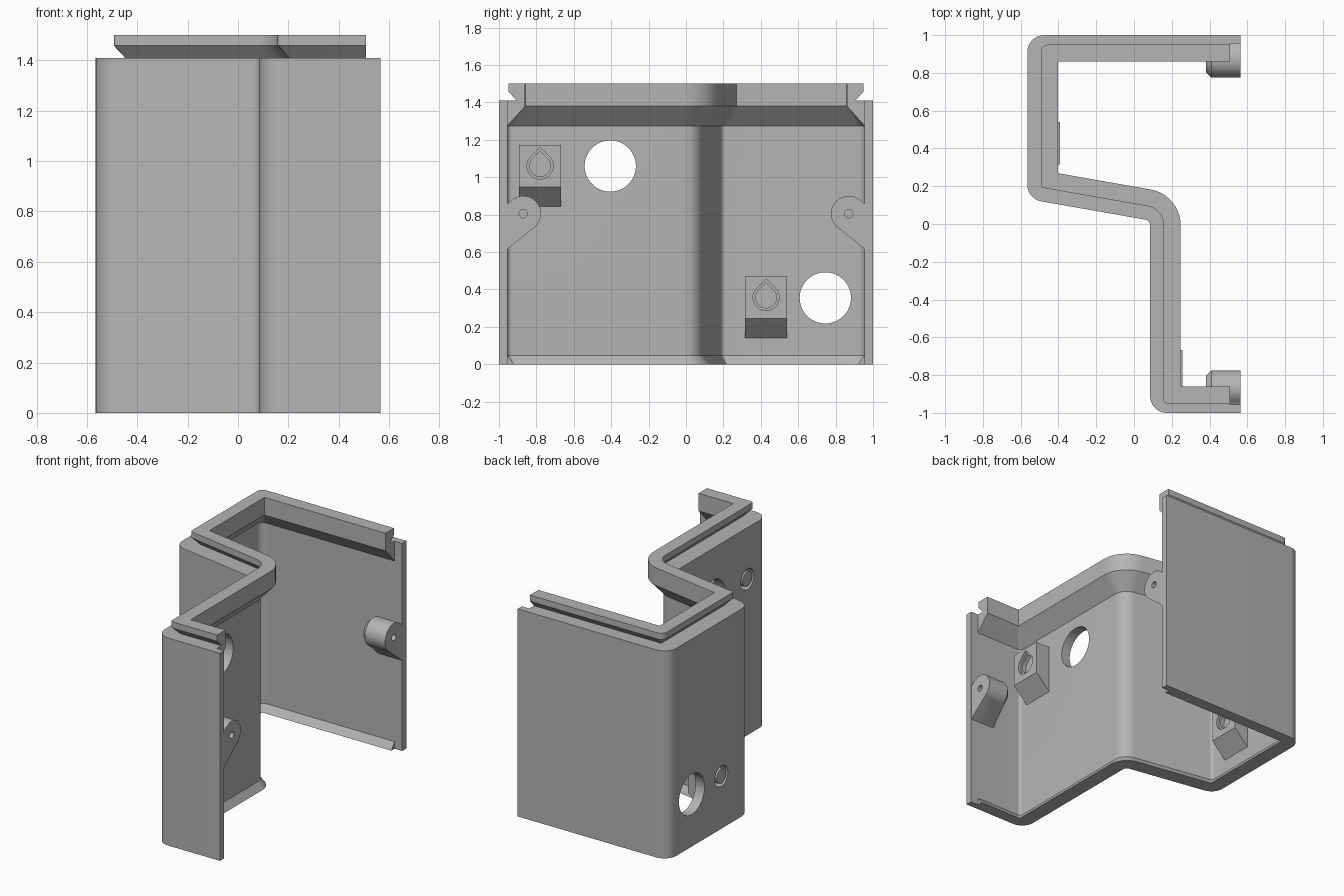
import bpy, bmesh, math
from mathutils import Vector

if "Cube" in bpy.data.objects:
    bpy.data.objects.remove(bpy.data.objects["Cube"])

grey = bpy.data.materials.new("plain grey")
grey.diffuse_color = (0.46, 0.46, 0.46, 1)
grey.use_nodes = True
grey.node_tree.nodes["Principled BSDF"].inputs["Base Color"].default_value = grey.diffuse_color


def finish(name, bm):
    bmesh.ops.remove_doubles(bm, verts=bm.verts[:], dist=1e-5)
    bmesh.ops.recalc_face_normals(bm, faces=bm.faces[:])
    me = bpy.data.meshes.new(name)
    bm.to_mesh(me)
    bm.free()
    me.materials.append(grey)
    ob = bpy.data.objects.new(name, me)
    bpy.context.collection.objects.link(ob)
    return ob


def loft(name, rings):
    """Closed rings joined in order, capped at both ends."""
    bm = bmesh.new()
    vs = [[bm.verts.new(p) for p in ring] for ring in rings]
    n = len(vs[0])
    for a, b in zip(vs, vs[1:]):
        for i in range(n):
            j = (i + 1) % n
            bm.faces.new((a[i], a[j], b[j], b[i]))
    bm.faces.new(vs[0])
    bm.faces.new(vs[-1])
    return finish(name, bm)


def prism_x(name, pts, x0, x1):
    return loft(name, [[(x, y, z) for y, z in pts] for x in (x0, x1)])


def circle(y, z, r, n=48):
    return [(y + r * math.cos(2 * math.pi * i / n), z + r * math.sin(2 * math.pi * i / n))
            for i in range(n)]


def teardrop(y, z, r, n=32):
    arc = [math.radians(135 + 270 * i / n) for i in range(n + 1)]
    return [(y + r * math.cos(a), z + r * math.sin(a)) for a in arc] + [(y, z + r * 1.41)]


def combine(ob, other, op):
    m = ob.modifiers.new(op, 'BOOLEAN')
    m.operation, m.solver, m.object = op, 'EXACT', other
    bpy.context.view_layer.objects.active = ob
    bpy.ops.object.modifier_apply(modifier=m.name)
    bpy.data.objects.remove(other)


def smooth(ob):
    bpy.ops.object.select_all(action='DESELECT')
    ob.select_set(True)
    bpy.context.view_layer.objects.active = ob
    bpy.ops.object.shade_smooth_by_angle(angle=math.radians(30))


# Plan of the outer wall line, with a corner radius at each bend
PLAN = [(-0.565, 1.0), (-0.565, 0.133), (0.085, 0.0188), (0.085, -1.0)]
RADII = [0.09, 0.09, 0.03, 0.09]


def plan_line(d, end_x, steps=10):
    """Plan line moved inward by d, its bends rounded; the middle walls are thicker."""
    e = d + 0.022 if d > 0 else 0
    pts = [Vector((0.7, 1))] + [Vector(p) for p in PLAN] + [Vector((0.7, -1))]
    offs = [d, e, e, e, d]
    dirs = [(b - a).normalized() for a, b in zip(pts, pts[1:])]
    nrm = [Vector((-t.y, t.x)) for t in dirs]
    out = [Vector((end_x, 1 - d))]
    for i in range(4):
        t0, t1, n0, n1 = dirs[i], dirs[i + 1], nrm[i], nrm[i + 1]
        p0, p1 = pts[i + 1] + n0 * offs[i], pts[i + 1] + n1 * offs[i + 1]
        cross = t0.x * t1.y - t0.y * t1.x
        w = p1 - p0
        corner = p0 + t0 * ((w.x * t1.y - w.y * t1.x) / cross)
        side = 1 if cross > 0 else -1
        r = max(RADII[i] - side * offs[i], 0.003)
        ang = math.acos(max(-1, min(1, t0.dot(t1))))
        start = corner - t0 * r * math.tan(ang / 2)
        centre = start + n0 * side * r
        for k in range(steps + 1):
            a = side * ang * k / steps
            v = -n0 * side * r
            out.append(centre + Vector((v.x * math.cos(a) - v.y * math.sin(a),
                                        v.x * math.sin(a) + v.y * math.cos(a))))
    out.append(Vector((end_x, -1 + d)))
    return out


def sweep(name, section, end_x):
    lines = [[(p.x, p.y, z) for p in plan_line(d, end_x)] for d, z in section]
    return loft(name, list(zip(*lines)))


# Wall skin, rim and foot wedge
wall = sweep("wall", [(0, 0), (0.045, 0), (0.045, 1.41), (0, 1.41)], 0.565)
rim = sweep("rim", [(0.045, 1.275), (0.14, 1.38), (0.14, 1.5), (0.05, 1.5),
                    (0.05, 1.458), (0.095, 1.41), (0.045, 1.41)], 0.508)
foot = sweep("foot_wedge", [(0.045, 0), (0.08, 0), (0.045, 0.048)], 0.508)

# Pocket blocks with a sloped underside, teardrop recess and round groove behind
for y, z, x in ((-0.78, 1.06, 0.085), (0.428, 0.357, -0.565)):
    xi, xo = x + 0.04, x + 0.172
    side = [(xi, z + 0.112), (xo, z + 0.112), (xo, z - 0.112), (x + 0.067, z - 0.217), (xi, z - 0.217)]
    block = loft("block", [[(px, yy, pz) for px, pz in side] for yy in (y - 0.113, y + 0.113)])
    combine(wall, block, 'UNION')
    combine(wall, prism_x("recess", teardrop(y, z, 0.07), xo - 0.02, xo + 0.1), 'DIFFERENCE')
    combine(wall, prism_x("recess_inner", teardrop(y, z, 0.056), xo - 0.05, xo + 0.1), 'DIFFERENCE')
    groove = prism_x("groove", circle(y, z, 0.07), x - 0.1, x + 0.06)
    combine(groove, prism_x("core", circle(y, z, 0.05), x - 0.2, x + 0.2), 'DIFFERENCE')
    combine(wall, groove, 'DIFFERENCE')

# Large round openings
for y, z, x in ((-0.405, 1.06, 0.12), (0.745, 0.355, -0.53)):
    combine(wall, prism_x("opening", circle(y, z, 0.137, 64), x - 0.15, x + 0.15), 'DIFFERENCE')

# Screw bosses on both end walls, chamfered at the inner end
for s, name in ((-1, "front_boss"), (1, "back_boss")):
    def outline(r):
        arc = [math.radians(-60 + 200 * i / 24) for i in range(25)]
        pts = [(-0.97, 0.603)] + [(-0.87 + r * math.cos(a), 0.805 + r * math.sin(a)) for a in arc]
        return [(-s * y, z) for y, z in pts + [(-0.97, 0.85)]]
    boss = loft(name, [[(x, y, z) for y, z in outline(r)]
                       for x, r in ((0.38, 0.065), (0.41, 0.095), (0.563, 0.095))])
    combine(boss, prism_x("screw_hole", circle(s * 0.87, 0.805, 0.022, 24), 0.43, 0.7), 'DIFFERENCE')
    smooth(boss)

for ob in (wall, rim, foot):
    smooth(ob)
